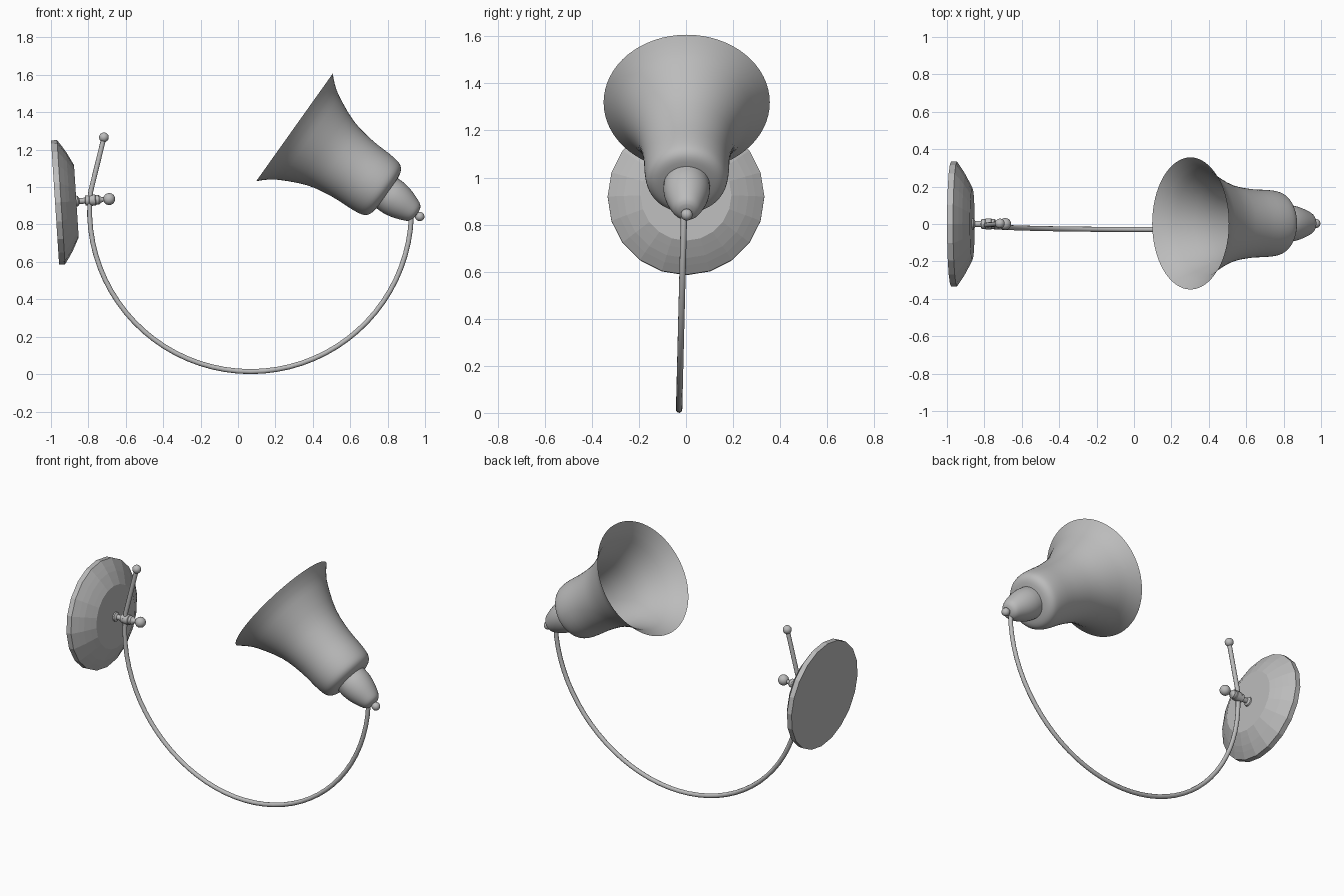
import bpy, bmesh, math
from mathutils import Vector

cube = bpy.data.objects.get("Cube")
if cube:
    bpy.data.objects.remove(cube, do_unlink=True)

metal = bpy.data.materials.new("Satin grey")
metal.use_nodes = True
GREY = (0.5, 0.5, 0.5, 1)
metal.diffuse_color = GREY
metal.node_tree.nodes["Principled BSDF"].inputs["Base Color"].default_value = GREY


def finish(obj, smooth=40):
    obj.data.materials.append(metal)
    bpy.ops.object.select_all(action="DESELECT")
    obj.select_set(True)
    bpy.context.view_layer.objects.active = obj
    if smooth:
        bpy.ops.object.shade_smooth_by_angle(angle=math.radians(smooth))
    return obj


def lathe(name, profile, origin, axis, sides, smooth=40):
    """Revolve (distance along axis, radius) points; zero radius closes an end."""
    bm = bmesh.new()
    verts = [bm.verts.new((r, 0, t)) for t, r in profile]
    edges = [bm.edges.new(pair) for pair in zip(verts, verts[1:])]
    bmesh.ops.spin(bm, geom=verts + edges, cent=(0, 0, 0), axis=(0, 0, 1),
                   angle=math.tau, steps=sides, use_merge=True)
    bmesh.ops.remove_doubles(bm, verts=bm.verts, dist=0.0005)
    bmesh.ops.recalc_face_normals(bm, faces=bm.faces)
    mesh = bpy.data.meshes.new(name)
    bm.to_mesh(mesh)
    bm.free()
    obj = bpy.data.objects.new(name, mesh)
    bpy.context.collection.objects.link(obj)
    obj.location = origin
    obj.rotation_euler = Vector(axis).to_track_quat("Z", "Y").to_euler()
    return finish(obj, smooth)


def ball(name, center, radius):
    bpy.ops.mesh.primitive_uv_sphere_add(segments=20, ring_count=12,
                                         radius=radius, location=center)
    obj = bpy.context.object
    obj.name = name
    return finish(obj)


def smooth_profile(points, steps=5):
    """Catmull-Rom interpolation through the profile points."""
    pts = [Vector(p) for p in points]
    pts = [2 * pts[0] - pts[1]] + pts + [2 * pts[-1] - pts[-2]]
    out = []
    for a, b, c, d in zip(pts, pts[1:], pts[2:], pts[3:]):
        for i in range(steps):
            t = i / steps
            out.append(0.5 * (2 * b + (c - a) * t + (2 * a - 5 * b + 4 * c - d) * t * t
                              + (3 * b - a - 3 * c + d) * t ** 3))
    return [tuple(p) for p in out] + [tuple(pts[-2])]


# Wall plate: stepped, faceted disc tilted slightly upwards
PLATE, PLATE_AXIS = Vector((-0.978, 0, 0.917)), Vector((1, 0, 0.065)).normalized()
lathe("wall_plate", [(0, 0), (0, 0.333), (0.032, 0.333), (0.058, 0.295), (0.077, 0.265),
                     (0.098, 0.225), (0.114, 0.193), (0.114, 0)],
      PLATE, PLATE_AXIS, 20, smooth=0)

# Joint: flange, neck and clamp barrel, with a ball screw at the end
lathe("clamp_joint", [(0.112, 0), (0.112, 0.03), (0.122, 0.028), (0.13, 0.016), (0.16, 0.016),
                      (0.163, 0.026), (0.182, 0.026), (0.185, 0.03), (0.215, 0.03),
                      (0.218, 0.026), (0.235, 0.026), (0.242, 0.018), (0.255, 0.012),
                      (0.28, 0.012), (0.28, 0)], PLATE, PLATE_AXIS, 20)
ball("clamp_knob", PLATE + PLATE_AXIS * 0.29, 0.032)

# Arm: straight upper rod running into a half circle, leaning a little to the front
CX, CZ, R = 0.067, 0.874, 0.8605
START, END, STEPS = math.radians(173), math.radians(358), 40
path = [(-0.717, 1.264)]
for i in range(STEPS + 1):
    a = START + (END - START) * i / STEPS
    path.append((CX + R * math.cos(a), CZ + R * math.sin(a)))
path.append((0.925, 0.89))
curve = bpy.data.curves.new("arm", "CURVE")
curve.dimensions = "3D"
curve.bevel_depth = 0.0135
curve.bevel_resolution = 3
curve.use_fill_caps = True
line = curve.splines.new("POLY")
line.points.add(len(path) - 1)
for point, (x, z) in zip(line.points, path):
    point.co = (x, -0.006 - 0.025 * (0.95 - z), z, 1)
arm = bpy.data.objects.new("arm", curve)
bpy.context.collection.objects.link(arm)
arm.select_set(True)
bpy.ops.object.select_all(action="DESELECT")
arm.select_set(True)
bpy.context.view_layer.objects.active = arm
bpy.ops.object.convert(target="MESH")
finish(bpy.context.object)
ball("arm_top_knob", (-0.717, 0.003, 1.266), 0.026)

# Shade: thin open bell facing up and inwards
MOUTH, SHADE_AXIS = Vector((0.302, 0.003, 1.319)), Vector((0.815, 0, -0.58)).normalized()
bell = [(0, 0.353), (0.04, 0.315), (0.1, 0.274), (0.24, 0.211), (0.38, 0.185), (0.5, 0.179),
        (0.56, 0.171), (0.588, 0.155), (0.602, 0.13), (0.608, 0.095)]
lathe("shade", smooth_profile(bell, 3) + [(0.608, 0)], MOUTH, SHADE_AXIS, 64)

# Socket cup behind the shade, finished with a small ball
cup = [(0.605, 0.098), (0.65, 0.098), (0.7, 0.089), (0.75, 0.072), (0.785, 0.055), (0.8, 0.035)]
lathe("socket_cup", smooth_profile(cup, 3) + [(0.804, 0)], MOUTH, SHADE_AXIS, 40)
ball("socket_knob", MOUTH + SHADE_AXIS * 0.822, 0.025)
